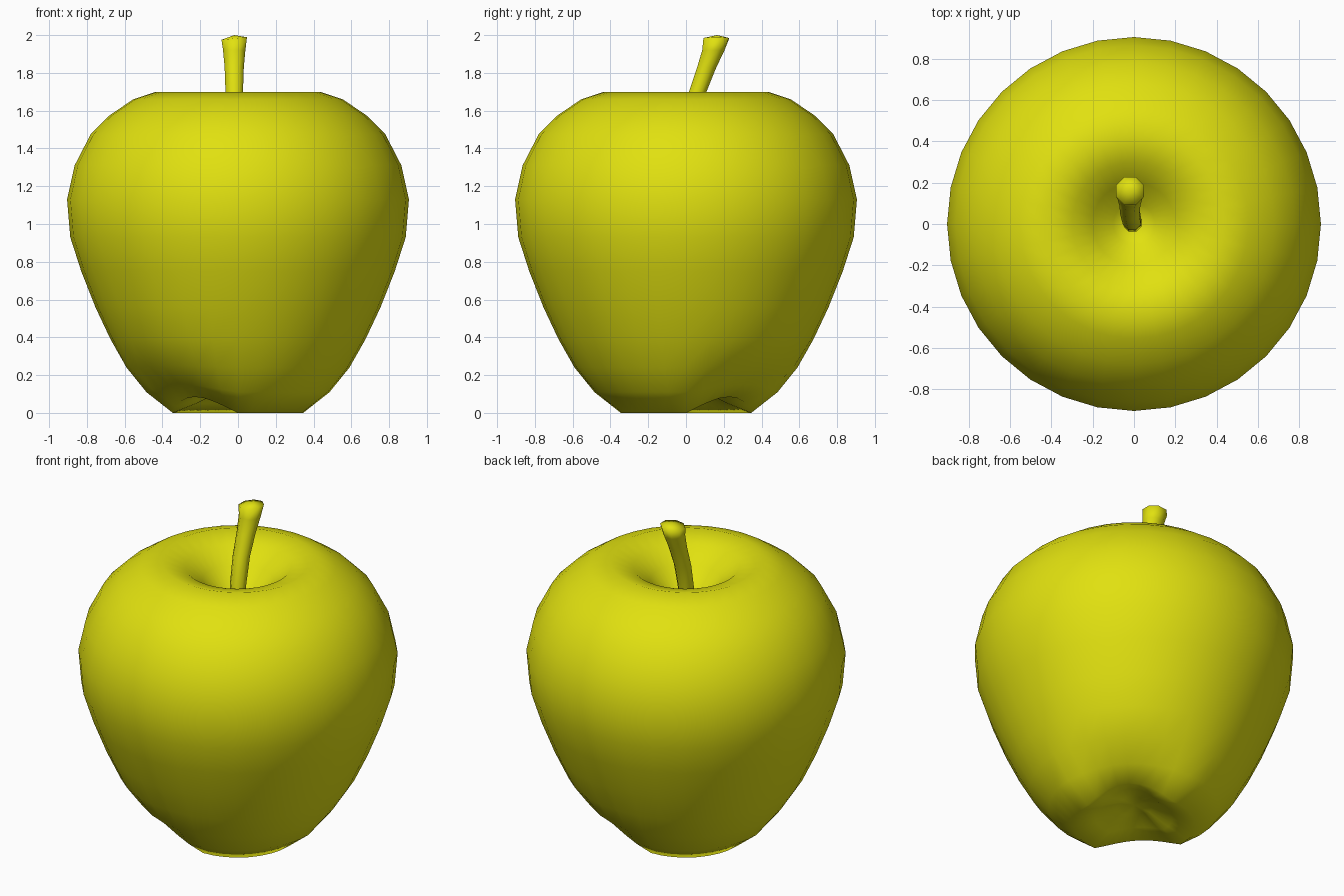
import bpy, bmesh, math
from mathutils import Vector

if "Cube" in bpy.data.objects:
    bpy.data.objects.remove(bpy.data.objects["Cube"])

yellow = bpy.data.materials.new("yellow green skin")
yellow.diffuse_color = (0.75, 0.75, 0.005, 1)
yellow.use_nodes = True
yellow.node_tree.nodes["Principled BSDF"].inputs["Base Color"].default_value = yellow.diffuse_color


def lofted(name, rings, cap_start=None, cap_end=None):
    """Skin a list of equal vertex rings; caps are an apex point, or None for a flat cap."""
    bm = bmesh.new()
    vr = [[bm.verts.new(p) for p in ring] for ring in rings]
    n = len(vr[0])
    for a, b in zip(vr, vr[1:]):
        for i in range(n):
            j = (i + 1) % n
            bm.faces.new((a[i], a[j], b[j], b[i]))
    for ring, apex in ((vr[0], cap_start), (vr[-1], cap_end)):
        if apex is None:
            bm.faces.new(ring)
        else:
            c = bm.verts.new(apex)
            for i in range(n):
                bm.faces.new((ring[i], ring[(i + 1) % n], c))
    bmesh.ops.recalc_face_normals(bm, faces=bm.faces)
    for f in bm.faces:
        f.smooth = True
    me = bpy.data.meshes.new(name)
    bm.to_mesh(me)
    bm.free()
    me.materials.append(yellow)
    ob = bpy.data.objects.new(name, me)
    bpy.context.collection.objects.link(ob)
    return ob


# Fruit body: radius, height, then inward and upward push at the two base notches
profile = [
    (0.10, 0.11, 0.0, 0.02), (0.22, 0.05, 0.0, 0.06), (0.345, 0.0, 0.02, 0.085),
    (0.485, 0.11, 0.05, 0.04), (0.59, 0.24, 0.02, 0.01), (0.675, 0.39, 0, 0),
    (0.755, 0.56, 0, 0), (0.83, 0.75, 0, 0), (0.888, 0.93, 0, 0),
    (0.905, 1.13, 0, 0), (0.865, 1.31, 0, 0), (0.78, 1.475, 0, 0),
    (0.68, 1.575, 0, 0), (0.555, 1.66, 0, 0), (0.435, 1.70, 0, 0),
    (0.30, 1.66, 0, 0), (0.20, 1.58, 0, 0), (0.10, 1.48, 0, 0),
]
rings = []
for r, z, dr, dz in profile:
    ring = []
    for i in range(32):
        t = math.tau * i / 32
        notch = max(0.0, math.cos(2 * (t - math.pi / 4)))
        rr = r - dr * notch
        ring.append((rr * math.cos(t), rr * math.sin(t), z + dz * notch))
    rings.append(ring)
lofted("apple_body", rings, (0, 0, 0.13), (0, 0, 1.43))

# Stem: centre path with radius, leaning towards the back
path = [((-0.005, 0.0, 1.40), 0.045), ((-0.01, 0.015, 1.54), 0.047),
        ((-0.02, 0.062, 1.70), 0.05), ((-0.02, 0.11, 1.83), 0.055),
        ((-0.02, 0.145, 1.92), 0.064), ((-0.02, 0.16, 1.982), 0.073)]
stem_rings = []
for k, (c, r) in enumerate(path):
    c = Vector(c)
    ring = []
    for i in range(8):
        t = math.tau * (i + 0.5) / 8
        p = c + Vector((r * math.cos(t), r * math.sin(t), 0))
        if k == len(path) - 1:
            p.z += 0.1 * r * math.cos(t)
        ring.append(p)
    stem_rings.append(ring)
lofted("stem", stem_rings, (-0.005, 0, 1.40), (-0.02, 0.165, 2.0))
